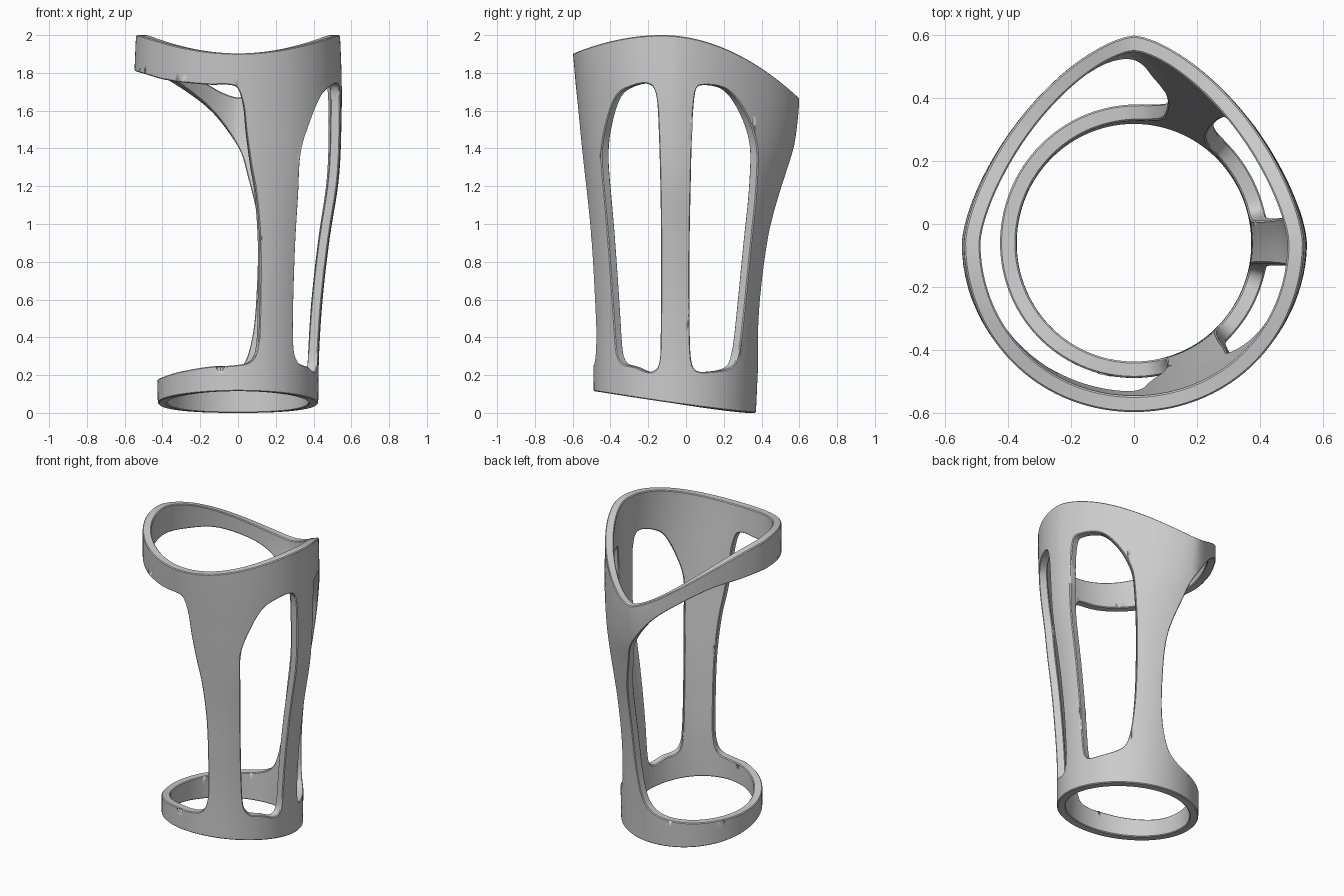
import bpy, bmesh
from math import sin, cos, pi, tau
from mathutils import Vector
from mathutils.geometry import delaunay_2d_cdt

if "Cube" in bpy.data.objects:
    bpy.data.objects.remove(bpy.data.objects["Cube"])

WALL, CY = 0.052, -0.06      # shell thickness, section centre in y

# Shell profile: half-extents of the section against height
SIDE = [(0, .424), (.3, .429), (.6, .448), (.92, .485), (1.25, .535), (1.6, .549), (1.8, .548), (2, .54)]
FRONT = [(0, .43), (.4, .43), (.6, .438), (1, .46), (1.5, .502), (1.9, .538), (2, .545)]
BACK = [(0, .43), (.3, .445), (.6, .47), (.9, .515), (1.2, .58), (1.4, .63), (1.6, .656), (1.75, .66), (2, .66)]
POWER = [(0, 2), (.3, 1.97), (1, 1.75), (1.6, 1.52), (2, 1.5)]   # round to egg-shaped


def sample(tab, z):
    """Smooth cubic lookup in a small table."""
    z = min(max(z, tab[0][0]), tab[-1][0])
    n = len(tab)
    i = next(k for k in range(n - 1) if z <= tab[k + 1][0])

    def slope(k):
        a, b = tab[max(k - 1, 0)], tab[min(k + 1, n - 1)]
        return (b[1] - a[1]) / (b[0] - a[0])
    (z0, v0), (z1, v1) = tab[i], tab[i + 1]
    h = z1 - z0
    t = (z - z0) / h
    return (v0 * (1 + 2 * t) * (1 - t) ** 2 + slope(i) * h * t * (1 - t) ** 2
            + v1 * t * t * (3 - 2 * t) + slope(i + 1) * h * t * t * (t - 1))


def surf(th, z, inset=0.0):
    """Point of the shell at an angle and height."""
    c, s = cos(th), sin(th)
    a = sample(SIDE, z)
    b, n = (sample(BACK, z), sample(POWER, z)) if s > 0 else (sample(FRONT, z), 2)
    r = ((abs(c) / a) ** n + (abs(s) / b) ** n) ** (-1 / n) - inset
    return Vector((r * c, CY + r * s, z))


def bottom_rim(th):
    return .115 * max(0, (1 - sin(th)) / 2) ** 1.2


def top_rim(th):
    d = surf(th, 1.85).y + .13
    return 2 - (.62 if d > 0 else .45) * d * d


def angle_at(axis, value, z, lo, hi):
    """Angle at which the shell reaches a given x or y."""
    up = surf(hi, z)[axis] > surf(lo, z)[axis]
    for _ in range(30):
        mid = (lo + hi) / 2
        if (surf(mid, z)[axis] < value) == up:
            lo = mid
        else:
            hi = mid
    return (lo + hi) / 2


def window(pts, steps=6):
    """Closed smooth outline through (angle, z) points."""
    out, n = [], len(pts)
    for i in range(n):
        p0, p1, p2, p3 = (Vector(pts[(i + k) % n]) for k in (-1, 0, 1, 2))
        for s in range(steps):
            t = s / steps
            m1, m2 = (p2 - p0) / 2, (p3 - p1) / 2
            lim = (p2 - p1).length * 1.2          # keeps tight corners free of loops
            m1, m2 = (m * min(1, lim / m.length) for m in (m1, m2))
            out.append(p1 * ((1 + 2 * t) * (1 - t) ** 2) + m1 * (t * (1 - t) ** 2)
                       + p2 * (t * t * (3 - 2 * t)) + m2 * (t * t * (t - 1)))
    return out


def mapped(pts, axis, lo, hi):
    return [(angle_at(axis, v, z, lo, hi), z) for v, z in pts]


# Window outlines, read as (y, z) from the right and (x, z) from the front
back_right = [(.05, 1.70), (.10, 1.735), (.22, 1.71), (.31, 1.6), (.37, 1.445), (.378, 1.285), (.352, .97),
              (.315, .6), (.28, .32), (.235, .24), (.1, .217), (.04, .24), (.022, .36), (.02, .915), (.03, 1.4)]
front_right = [(-.145, 1.5), (-.135, 1.127), (-.135, .386), (-.145, .254), (-.193, .217), (-.272, .243),
               (-.347, .27), (-.373, .36), (-.4, .757), (-.43, 1.127), (-.447, 1.365), (-.426, 1.52),
               (-.373, 1.67), (-.3, 1.725), (-.204, 1.742), (-.16, 1.69)]
left_front = [(-.5, 1.795), (-.37, 1.76), (-.167, 1.738), (-.05, 1.737), (.0, 1.715), (.03, 1.62), (.045, 1.48),
              (.07, 1.31), (.098, 1.15), (.117, .9), (.117, .6), (.108, .36), (.07, .275), (-.02, .252),
              (-.15, .245), (-.3, .22), (-.4, .19)]
left_back = [(-.4, .172), (-.25, .17), (-.1, .185), (0, .225), (.06, .31), (.1, .5), (.117, .82), (.112, 1.03),
             (.06, 1.24), (0, 1.41), (-.167, 1.62), (-.37, 1.76), (-.5, 1.8)]
windows = [window(mapped(back_right, 1, 0, pi / 2)),
           window(mapped(front_right, 1, 1.5 * pi, tau)),
           window(mapped(left_front, 0, pi, tau) + [(pi, .178)]
                  + mapped(left_back, 0, 0, pi) + [(pi, 1.81)])]


def inside(p, poly):
    hit = False
    for i, a in enumerate(poly):
        b = poly[i - 1]
        if (a.y > p.y) != (b.y > p.y) and p.x < (b.x - a.x) * (p.y - a.y) / (b.y - a.y) + a.x:
            hit = not hit
    return hit


# Unrolled sheet: rims, seam and windows constrain a triangulation
NA, NZ = 144, 40
pts, edges = [], []


def add_loop(loop):
    k, n = len(pts), len(loop)
    pts.extend(loop)
    edges.extend((k + i, k + (i + 1) % n) for i in range(n))


def grid(i, j):
    th = tau * i / NA
    lo, hi = bottom_rim(th), top_rim(th)
    return Vector((th, lo + (hi - lo) * j / NZ))


border = ([grid(i, 0) for i in range(NA)] + [grid(NA, j) for j in range(NZ)]
          + [grid(i, NZ) for i in range(NA, 0, -1)] + [grid(0, j) for j in range(NZ, 0, -1)])
add_loop(border)
for w in windows:
    add_loop(w)
for i in range(1, NA):
    for j in range(1, NZ):
        p = grid(i, j)
        if not any(inside(p, w) or min((p - q).length for q in w) < .02 for w in windows):
            pts.append(p)
flat, _, tris, *_ = delaunay_2d_cdt(pts, edges, [], 0, 1e-6)

# Wrap the sheet into the outer and inner skins, then close all the edges
bm = bmesh.new()
outer = [bm.verts.new(surf(p.x, p.y)) for p in flat]
inner = [bm.verts.new(surf(p.x, p.y, WALL)) for p in flat]
used = {}
for t in tris:
    c = sum((flat[i] for i in t), Vector((0, 0))) / 3
    if not inside(c, border) or any(inside(c, w) for w in windows):
        continue
    bm.faces.new([outer[i] for i in t])
    bm.faces.new([inner[i] for i in reversed(t)])
    for a, b in zip(t, list(t[1:]) + [t[0]]):
        used[(a, b)] = True
for a, b in used:
    seam = all(flat[k].x < 1e-4 for k in (a, b)) or all(flat[k].x > tau - 1e-4 for k in (a, b))
    if (b, a) not in used and not seam:
        bm.faces.new([outer[b], outer[a], inner[a], inner[b]])
bmesh.ops.delete(bm, geom=[v for v in bm.verts if not v.link_faces], context='VERTS')
bmesh.ops.remove_doubles(bm, verts=bm.verts, dist=1e-4)
bmesh.ops.recalc_face_normals(bm, faces=bm.faces)

mesh = bpy.data.meshes.new("brace_shell")
bm.to_mesh(mesh)
bm.free()
shell = bpy.data.objects.new("brace_shell", mesh)
bpy.context.collection.objects.link(shell)

# Slightly eased edges and smooth shading
bev = shell.modifiers.new("eased_edges", 'BEVEL')
bev.width, bev.segments, bev.limit_method, bev.angle_limit = .005, 1, 'ANGLE', 1.0
bev.use_clamp_overlap = False
bpy.context.view_layer.objects.active = shell
shell.select_set(True)
bpy.ops.object.shade_smooth_by_angle(angle=.6)
